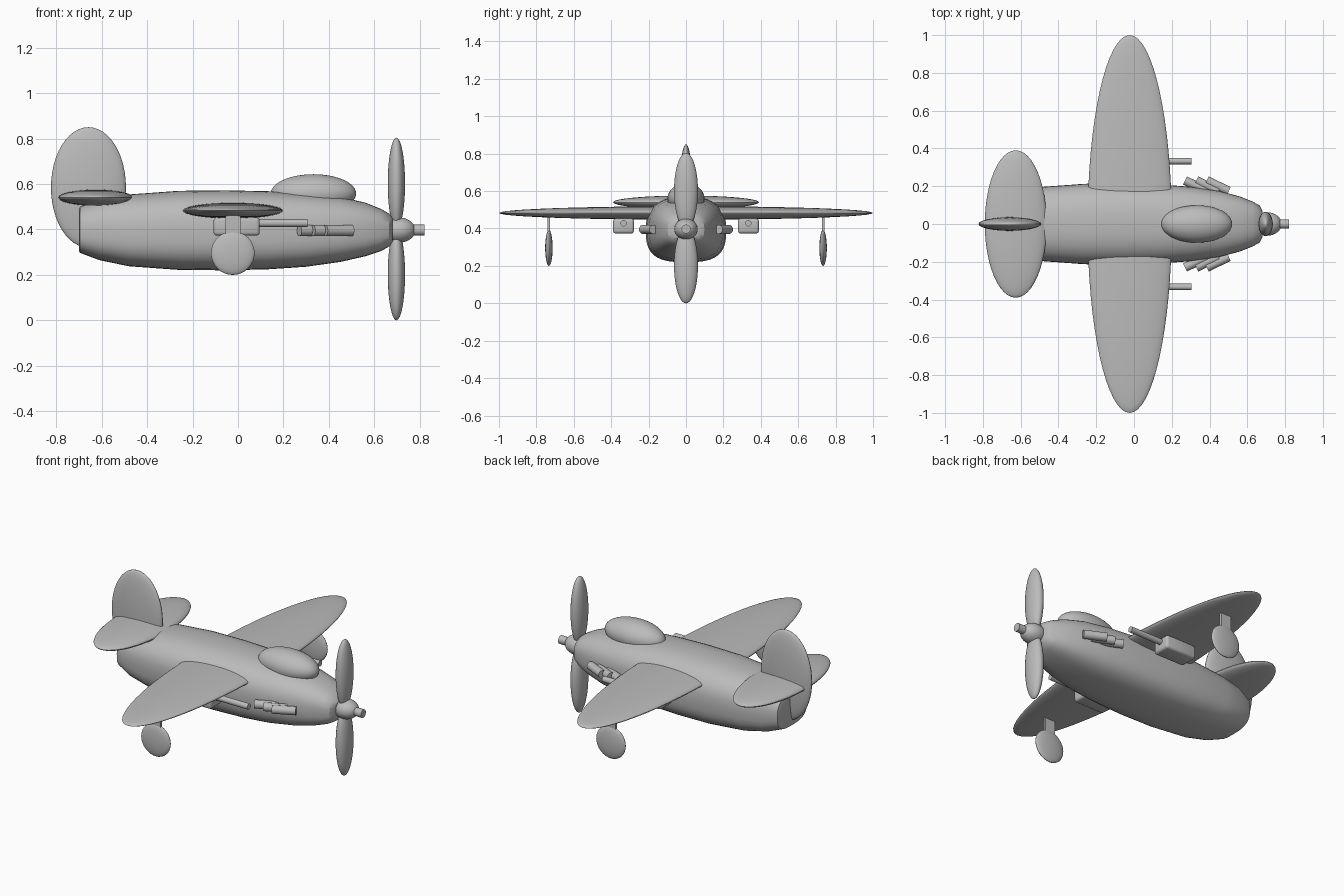
import bpy, bmesh, math
from mathutils import Vector

if "Cube" in bpy.data.objects:
    bpy.data.objects.remove(bpy.data.objects["Cube"])

grey = bpy.data.materials.new("plain_grey")
grey.diffuse_color = (0.5, 0.5, 0.5, 1)
grey.use_nodes = True
grey.node_tree.nodes["Principled BSDF"].inputs["Base Color"].default_value = grey.diffuse_color


def finish(name, bm):
    bmesh.ops.recalc_face_normals(bm, faces=bm.faces)
    mesh = bpy.data.meshes.new(name)
    bm.to_mesh(mesh)
    bm.free()
    mesh.materials.append(grey)
    ob = bpy.data.objects.new(name, mesh)
    bpy.context.collection.objects.link(ob)
    return ob


def ellipsoid(name, centre, radii, segs=48, rings=24):
    bm = bmesh.new()
    bmesh.ops.create_uvsphere(bm, u_segments=segs, v_segments=rings, radius=1)
    bmesh.ops.scale(bm, vec=radii, verts=bm.verts)
    bmesh.ops.translate(bm, vec=centre, verts=bm.verts)
    return finish(name, bm)


def box(name, centre, size, bevel=0):
    bm = bmesh.new()
    bmesh.ops.create_cube(bm, size=1)
    bmesh.ops.scale(bm, vec=size, verts=bm.verts)
    bmesh.ops.translate(bm, vec=centre, verts=bm.verts)
    if bevel:
        bmesh.ops.bevel(bm, geom=bm.edges[:], offset=bevel, segments=3,
                        profile=0.5, affect='EDGES')
    return finish(name, bm)


def tube(name, a, b, r, segs=24):
    a, b = Vector(a), Vector(b)
    bm = bmesh.new()
    bmesh.ops.create_cone(bm, cap_ends=True, segments=segs, radius1=r,
                          radius2=r, depth=(b - a).length)
    rot = (b - a).to_track_quat('Z', 'Y').to_matrix()
    bmesh.ops.rotate(bm, matrix=rot, verts=bm.verts)
    bmesh.ops.translate(bm, vec=(a + b) / 2, verts=bm.verts)
    return finish(name, bm)


# Fuselage: rounded-square sections as (x, half width, bottom, top)
stations = [(-0.70, 0.125, 0.305, 0.485), (-0.695, 0.14, 0.297, 0.50),
            (-0.61, 0.175, 0.265, 0.535), (-0.48, 0.197, 0.238, 0.554),
            (-0.26, 0.213, 0.222, 0.570), (-0.05, 0.215, 0.220, 0.572),
            (0.14, 0.209, 0.225, 0.568), (0.30, 0.197, 0.236, 0.559),
            (0.45, 0.175, 0.257, 0.543), (0.56, 0.146, 0.282, 0.518),
            (0.63, 0.118, 0.305, 0.49), (0.665, 0.098, 0.325, 0.47),
            (0.68, 0.07, 0.345, 0.45)]
bm = bmesh.new()
N = 40
loops = []
for x, hw, lo, hi in stations:
    mid, hz = (lo + hi) / 2, (hi - lo) / 2
    loop = []
    for i in range(N):
        c, s = math.cos(2 * math.pi * i / N), math.sin(2 * math.pi * i / N)
        p = 2 / (2.5 if s > 0 else 3.0)
        loop.append(bm.verts.new((x, hw * math.copysign(abs(c) ** p, c),
                                  mid + hz * math.copysign(abs(s) ** p, s))))
    loops.append(loop)
for a, b in zip(loops, loops[1:]):
    for i in range(N):
        j = (i + 1) % N
        bm.faces.new((a[i], a[j], b[j], b[i]))
bm.faces.new(loops[0])
bm.faces.new(loops[-1])
body = finish("fuselage", bm)
bpy.context.view_layer.objects.active = body
body.select_set(True)
bpy.ops.object.shade_smooth_by_angle(angle=math.radians(30))

# Flying surfaces and canopy
ellipsoid("wing", (-0.023, 0, 0.483), (0.223, 1.0, 0.036), 64)
ellipsoid("tailplane", (-0.626, 0, 0.54), (0.164, 0.39, 0.036))
ellipsoid("tail_fin", (-0.658, 0, 0.585), (0.165, 0.036, 0.265))
ellipsoid("canopy", (0.332, 0, 0.558), (0.188, 0.099, 0.085))

# Propeller
for label, z in (("upper", 0.602), ("lower", 0.202)):
    ellipsoid(f"{label}_propeller_blade", (0.697, 0, z), (0.038, 0.064, 0.202), 32)
ellipsoid("spinner", (0.705, 0, 0.397), (0.076, 0.062, 0.056), 32, 16)
tube("propeller_shaft", (0.66, 0, 0.397), (0.82, 0, 0.397), 0.024)

for label, s in (("left", 1), ("right", -1)):
    # Wing guns
    box(f"{label}_gun_housing", (-0.006, s * 0.334, 0.413), (0.203, 0.112, 0.08), 0.015)
    tube(f"{label}_gun_barrel", (0.05, s * 0.333, 0.428), (0.305, s * 0.333, 0.428), 0.017)
    # Landing gear
    box(f"{label}_wheel_strut", (-0.023, s * 0.733, 0.415), (0.066, 0.014, 0.13))
    ellipsoid(f"{label}_wheel", (-0.023, s * 0.733, 0.296), (0.096, 0.02, 0.096), 32, 16)
    # Exhaust stubs angled out and back
    for n, x in enumerate((0.27, 0.33, 0.385)):
        tube(f"{label}_exhaust_{n + 1}", (x, s * 0.23, 0.395),
             (x + 0.117, s * 0.174, 0.395), 0.024)

# Soft shading on every part, sharp edges kept
for ob in bpy.context.collection.objects:
    ob.select_set(True)
bpy.ops.object.shade_smooth_by_angle(angle=math.radians(30))
